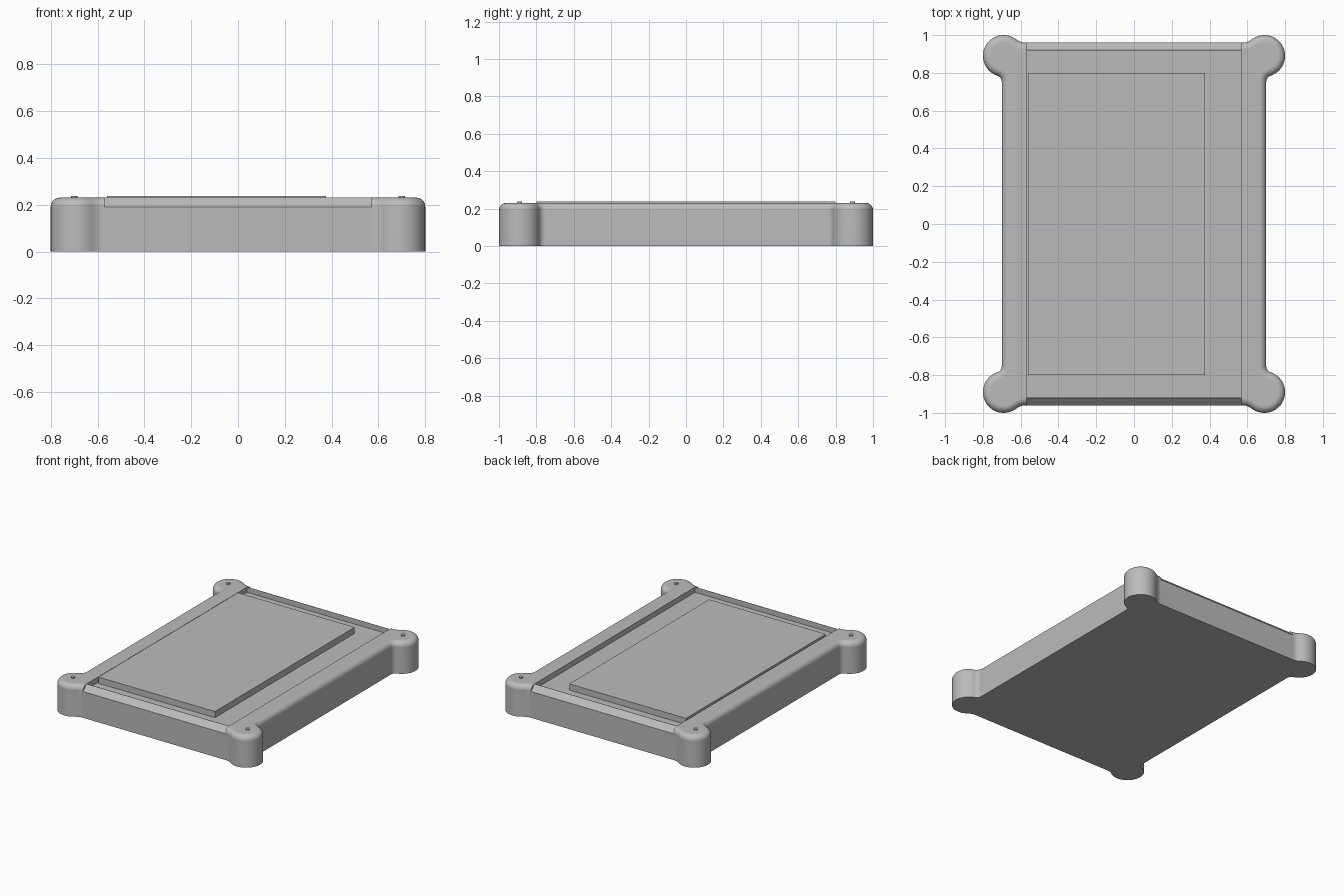
import bpy, bmesh, math

old = bpy.data.objects.get("Cube")
if old:
    bpy.data.objects.remove(old, do_unlink=True)

SIDE_X, END_Y, TOP, ROUND = 0.70, 0.96, 0.23, 0.038
LOBE_X, LOBE_Y, LOBE_R = 0.69, 0.89, 0.11
CHANNEL_X, FLOOR, PLATE_TOP = 0.57, 0.192, 0.237

grey = bpy.data.materials.new("plain grey")
grey.use_nodes = True
grey.diffuse_color = (0.5, 0.5, 0.5, 1)
grey.node_tree.nodes["Principled BSDF"].inputs["Base Color"].default_value = (0.5, 0.5, 0.5, 1)


def make_object(name, bm):
    bmesh.ops.recalc_face_normals(bm, faces=bm.faces)
    mesh = bpy.data.meshes.new(name)
    bm.to_mesh(mesh)
    bm.free()
    mesh.materials.append(grey)
    obj = bpy.data.objects.new(name, mesh)
    bpy.context.collection.objects.link(obj)
    return obj


def loft(name, rings):
    """Skin a stack of equal rings and cap both ends."""
    bm = bmesh.new()
    loops = [[bm.verts.new(p) for p in ring] for ring in rings]
    n = len(loops[0])
    for a, b in zip(loops, loops[1:]):
        for i in range(n):
            bm.faces.new((a[i], a[(i + 1) % n], b[(i + 1) % n], b[i]))
    bm.faces.new(loops[0])
    bm.faces.new(loops[-1])
    return make_object(name, bm)


def box(name, x0, x1, y0, y1, z0, z1):
    return loft(name, [[(x0, y0, z), (x1, y0, z), (x1, y1, z), (x0, y1, z)] for z in (z0, z1)])


def arc(cx, cy, r, start, end, steps):
    angles = [start + (end - start) * i / steps for i in range(steps + 1)]
    return [(cx + r * math.cos(a), cy + r * math.sin(a)) for a in angles]


def outline(inset):
    """Rectangle with round corner lobes, blended by concave fillets."""
    f1, f2 = 0.035, 0.08
    d1 = math.sqrt((LOBE_R + f1) ** 2 - (SIDE_X + f1 - LOBE_X) ** 2)
    d2 = math.sqrt((LOBE_R + f2) ** 2 - (END_Y + f2 - LOBE_Y) ** 2)
    c1 = (SIDE_X + f1, LOBE_Y - d1)
    c2 = (LOBE_X - d2, END_Y + f2)
    a1 = math.atan2(c1[1] - LOBE_Y, c1[0] - LOBE_X)
    a2 = math.atan2(c2[1] - LOBE_Y, c2[0] - LOBE_X)
    q = arc(*c1, f1 + inset, math.pi, a1 + math.pi, 8)
    q += arc(LOBE_X, LOBE_Y, LOBE_R - inset, a1, a2, 28)[1:]
    q += arc(*c2, f2 + inset, a2 - math.pi, -math.pi / 2, 8)[1:]
    pts = q + [(-x, y) for x, y in reversed(q)]
    return pts + [(-x, -y) for x, y in pts]


# Body with rounded top edge
levels = [(0, 0)]
for i in range(9):
    t = math.pi / 2 * i / 8
    levels.append((ROUND * (1 - math.cos(t)), TOP - ROUND + ROUND * math.sin(t)))
body = loft("tray_body", [[(x, y, z) for x, y in outline(d)] for d, z in levels])

# Recess between the rails, and a sloped cut on the outside of each end lip
cutters = [box("recess_cutter", -CHANNEL_X, CHANNEL_X, -0.918, 0.918, FLOOR, 0.4)]
for s in (-1, 1):
    slope = [(0.90, 0.25), (1.02, 0.13), (1.02, 0.25)]
    cutters.append(loft("slope_cutter", [[(x, s * y, z) for y, z in slope]
                                         for x in (-CHANNEL_X, CHANNEL_X)]))
bpy.context.view_layer.objects.active = body
for cutter in cutters:
    cutter.hide_render = True
    mod = body.modifiers.new("cut", "BOOLEAN")
    mod.operation = "DIFFERENCE"
    mod.solver = "EXACT"
    mod.object = cutter
    bpy.ops.object.modifier_apply(modifier=mod.name)
    bpy.data.objects.remove(cutter, do_unlink=True)


def smooth(obj):
    bpy.ops.object.select_all(action="DESELECT")
    obj.select_set(True)
    bpy.context.view_layer.objects.active = obj
    bpy.ops.object.shade_smooth_by_angle(angle=math.radians(30))


smooth(body)
weighted = body.modifiers.new("even shading", "WEIGHTED_NORMAL")
weighted.keep_sharp = True

# Raised plate, set toward one rail
box("raised_plate", -0.56, 0.375, -0.80, 0.80, FLOOR - 0.005, PLATE_TOP)

# Small pin on each corner lobe
for sx, side in ((-1, "right"), (1, "left")):
    for sy, end in ((-1, "front"), (1, "back")):
        ring = arc(sx * 0.70, sy * LOBE_Y, 0.014, 0, 2 * math.pi, 20)[:-1]
        smooth(loft(f"pin_{end}_{side}", [[(x, y, z) for x, y in ring] for z in (0.2, PLATE_TOP)]))
